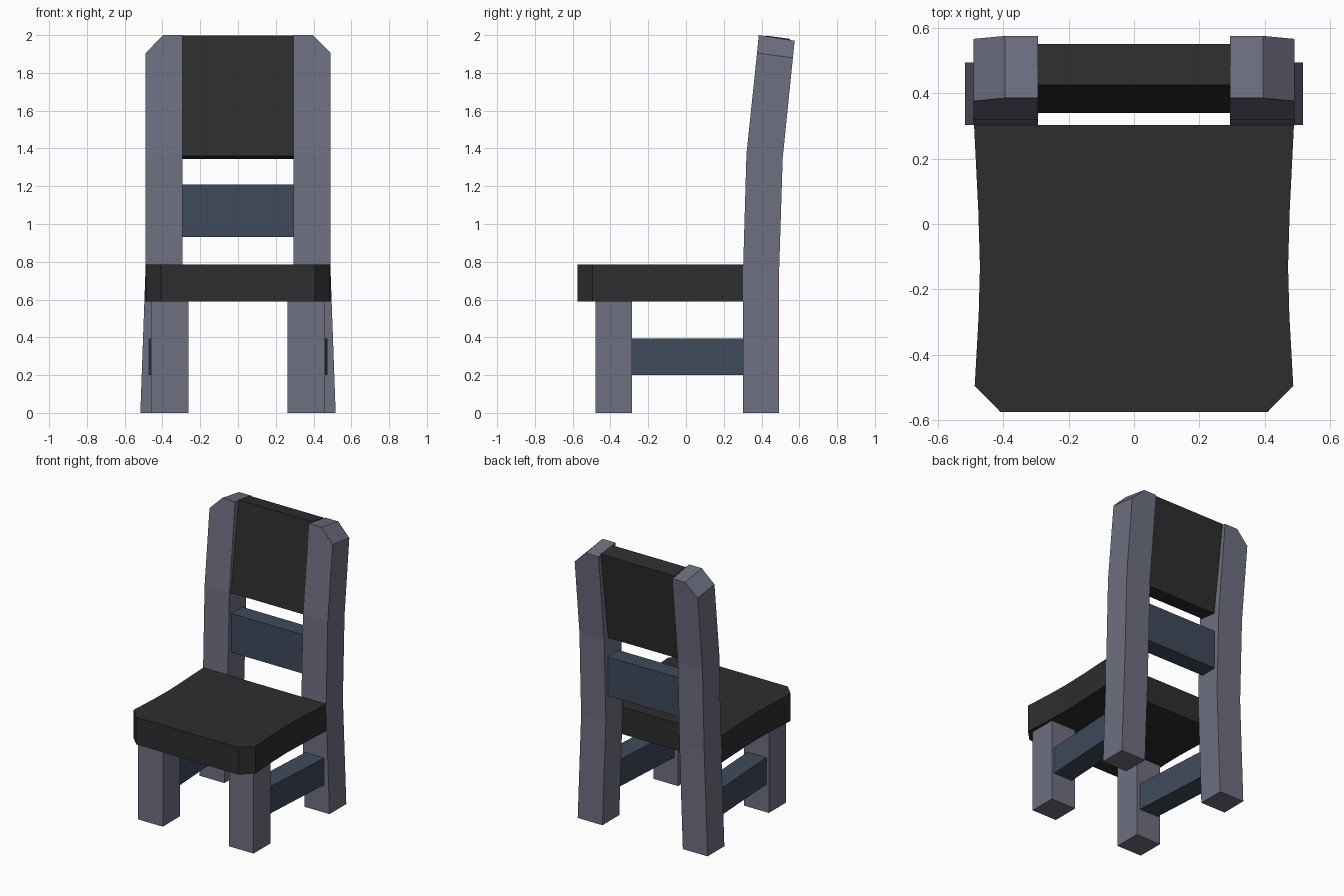
import bpy, bmesh

if "Cube" in bpy.data.objects:
    bpy.data.objects.remove(bpy.data.objects["Cube"])


def material(name, rgb):
    m = bpy.data.materials.new(name)
    m.diffuse_color = (*rgb, 1)
    m.use_nodes = True
    m.node_tree.nodes["Principled BSDF"].inputs["Base Color"].default_value = m.diffuse_color
    return m


GREY = material("grey wood", (0.155, 0.160, 0.220))
BLUE = material("dark blue wood", (0.049, 0.068, 0.105))
BLACK = material("black cushion", (0.027, 0.027, 0.027))


def loft(name, rings, mat):
    """Skin a closed solid through rings with equal point counts."""
    bm = bmesh.new()
    loops = [[bm.verts.new(p) for p in ring] for ring in rings]
    n = len(loops[0])
    for a, b in zip(loops, loops[1:]):
        for i in range(n):
            j = (i + 1) % n
            bm.faces.new((a[i], a[j], b[j], b[i]))
    bm.faces.new(loops[0])
    bm.faces.new(loops[-1])
    bmesh.ops.recalc_face_normals(bm, faces=bm.faces)
    me = bpy.data.meshes.new(name)
    bm.to_mesh(me)
    bm.free()
    me.materials.append(mat)
    ob = bpy.data.objects.new(name, me)
    bpy.context.collection.objects.link(ob)
    return ob


def section(x0, x1, yf, yb, zf, zb):
    """Four-sided ring; front and back edges may differ in height."""
    return [(x0, yf, zf), (x1, yf, zf), (x1, yb, zb), (x0, yb, zb)]


# Seat: waisted sides and clipped front corners
half = [(0.408, -0.575), (0.487, -0.495), (0.475, -0.28), (0.471, -0.13),
        (0.476, 0.04), (0.489, 0.303)]
outline = half + [(-x, y) for x, y in reversed(half)]
loft("seat", [[(x, y, z) for x, y in outline] for z in (0.59, 0.785)], BLACK)

# Backrest panel, leaning back
loft("backrest", [section(-0.295, 0.295, 0.34, 0.465, 1.36, 1.345),
                  section(-0.295, 0.295, 0.425, 0.55, 1.997, 1.98)], BLACK)

# Back rail below the panel
loft("back_rail", [section(-0.295, 0.295, 0.345, 0.47, z, z) for z in (0.93, 1.21)], BLUE)

for s, side in ((1, "right"), (-1, "left")):
    # Back leg: splayed foot, leaning post, chamfered outer top corner
    loft("back_leg_" + side, [
        section(s * 0.32, s * 0.517, 0.302, 0.493, 0, 0),
        section(s * 0.293, s * 0.49, 0.302, 0.493, 0.75, 0.75),
        section(s * 0.293, s * 0.49, 0.32, 0.512, 1.37, 1.35),
        section(s * 0.293, s * 0.49, 0.376, 0.566, 1.905, 1.88),
        section(s * 0.293, s * 0.395, 0.385, 0.575, 2.0, 1.97)], GREY)
    # Front leg
    loft("front_leg_" + side, [
        section(s * 0.263, s * 0.46, -0.48, -0.285, z, z) for z in (0, 0.59)], GREY)
    # Side stretcher, running slightly outwards to the back leg
    loft("side_stretcher_" + side, [
        [(s * 0.29, -0.285, z), (s * 0.44, -0.285, z),
         (s * 0.475, 0.302, z), (s * 0.325, 0.302, z)] for z in (0.2, 0.393)], BLUE)
